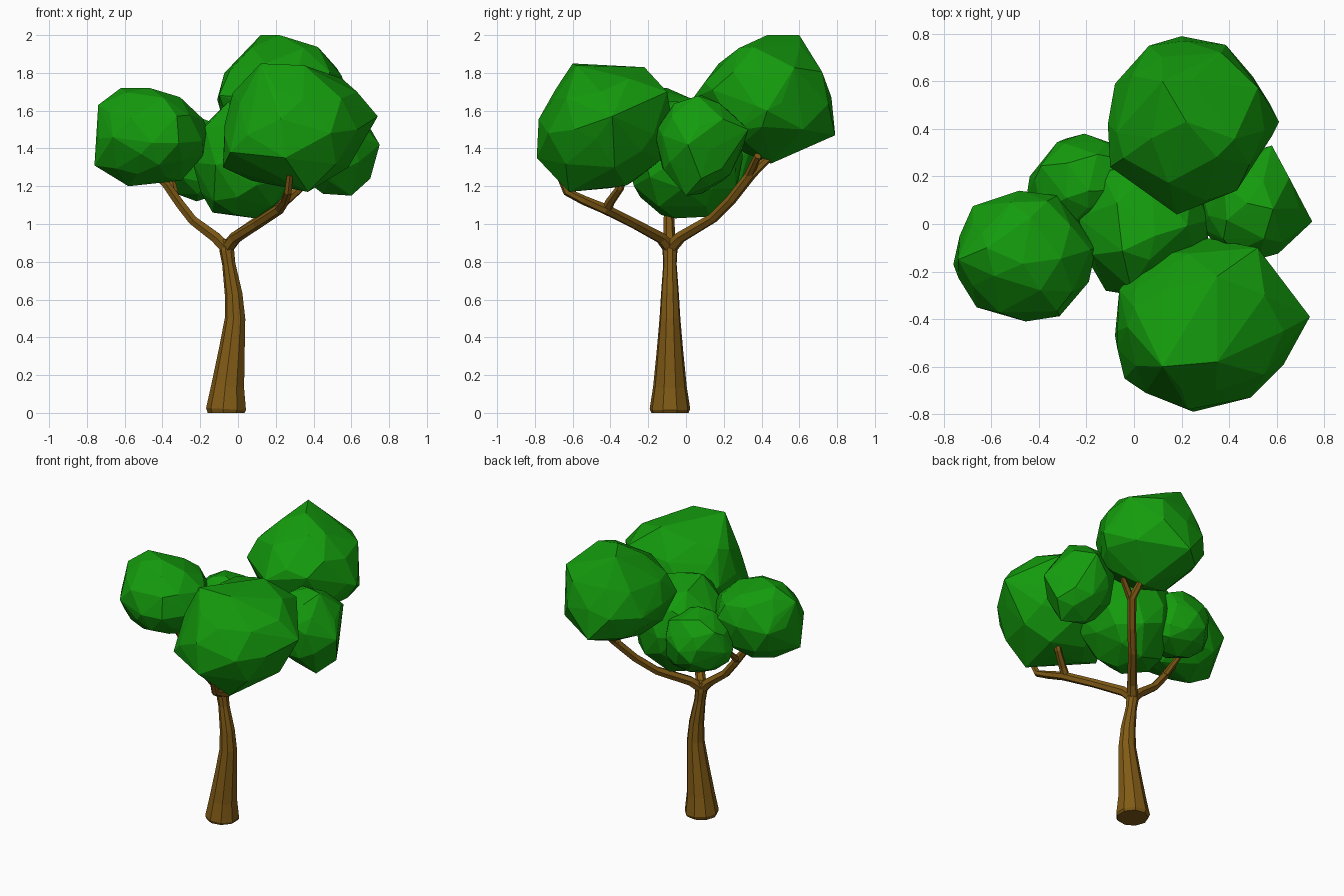
import bpy, bmesh, random
from math import cos, sin, tau
from mathutils import Vector

if "Cube" in bpy.data.objects:
    bpy.data.objects.remove(bpy.data.objects["Cube"])


def material(name, rgb):
    m = bpy.data.materials.new(name)
    m.diffuse_color = (*rgb, 1)
    m.use_nodes = True
    m.node_tree.nodes["Principled BSDF"].inputs["Base Color"].default_value = m.diffuse_color
    return m


bark = material("bark", (0.22, 0.105, 0.008))
leaf = material("leaf", (0.007, 0.33, 0.004))


def finish(bm, name, mat):
    bmesh.ops.recalc_face_normals(bm, faces=bm.faces)
    me = bpy.data.meshes.new(name)
    bm.to_mesh(me)
    bm.free()
    me.materials.append(mat)
    ob = bpy.data.objects.new(name, me)
    bpy.context.collection.objects.link(ob)
    return ob


def limb(name, path, sides):
    """Faceted tube through (x, y, z, radius) points, capped at both ends."""
    bm = bmesh.new()
    pts = [Vector(p[:3]) for p in path]
    rings = []
    for i, p in enumerate(pts):
        d = (pts[min(i + 1, len(pts) - 1)] - pts[max(i - 1, 0)]).normalized()
        if i == 0 and name == "trunk":
            d = Vector((0, 0, 1))
        q = Vector((0, 0, 1)).rotation_difference(d)
        r = path[i][3]
        rings.append([bm.verts.new(p + q @ Vector((r * cos(tau * (k + .5) / sides),
                                                   r * sin(tau * (k + .5) / sides), 0)))
                      for k in range(sides)])
    for a, b in zip(rings, rings[1:]):
        for k in range(sides):
            n = (k + 1) % sides
            bm.faces.new((a[k], a[n], b[n], b[k]))
    bm.faces.new(rings[0])
    bm.faces.new(rings[-1])
    finish(bm, name, bark)


def foliage(name, seed, lo, hi, corners=()):
    """Irregular faceted clump filling the box lo..hi, plus jutting corners."""
    rnd = random.Random(seed)
    bm = bmesh.new()
    bmesh.ops.create_icosphere(bm, subdivisions=2, radius=1)
    for v in bm.verts:
        j = Vector([rnd.uniform(-.17, .17) for _ in range(3)])
        v.co = (v.co + j).normalized() * rnd.uniform(.96, 1.06)
    a = [min(v.co[i] for v in bm.verts) for i in range(3)]
    b = [max(v.co[i] for v in bm.verts) for i in range(3)]
    pts = [[lo[i] + (v.co[i] - a[i]) / (b[i] - a[i]) * (hi[i] - lo[i]) for i in range(3)]
           for v in bm.verts]
    bm.clear()
    for p in pts + list(corners):
        bm.verts.new(p)
    bmesh.ops.convex_hull(bm, input=bm.verts)
    loose = [v for v in bm.verts if not v.link_faces]
    bmesh.ops.delete(bm, geom=loose, context='VERTS')
    finish(bm, name, leaf)


# Trunk with flared foot and slight bend
limb("trunk", [(-.06, -.085, 0, .1), (-.06, -.085, .02, .109), (-.052, -.085, .14, .09),
               (-.03, -.085, .34, .07), (-.014, -.085, .5, .056), (-.022, -.085, .63, .048),
               (-.048, -.085, .79, .036), (-.058, -.085, .86, .04), (-.062, -.085, .92, .032)], 9)

# Main branches and their forks
fork = (-.06, -.085, .87, .036)
limb("left_branch", [fork, (-.12, -.088, .93, .032), (-.24, -.09, 1.02, .028),
                     (-.31, -.09, 1.11, .027), (-.38, -.1, 1.21, .025), (-.44, -.1, 1.27, .02)], 6)
limb("left_twig", [(-.33, -.09, 1.14, .022), (-.35, .02, 1.23, .018)], 6)
limb("front_branch", [fork, (-.02, -.13, .925, .032), (.1, -.27, 1.0, .028),
                      (.22, -.43, 1.08, .028), (.25, -.54, 1.125, .025),
                      (.265, -.63, 1.17, .022), (.275, -.67, 1.26, .018)], 6)
limb("front_twig", [(.21, -.42, 1.08, .027), (.25, -.4, 1.12, .025), (.33, -.35, 1.19, .022),
                    (.37, -.33, 1.27, .02)], 6)
limb("back_branch", [fork, (-.01, -.03, .93, .032), (.13, .14, 1.03, .028),
                     (.22, .24, 1.13, .028), (.31, .35, 1.27, .028), (.31, .44, 1.35, .02)], 6)
limb("back_twig", [(.29, .33, 1.25, .026), (.41, .38, 1.36, .02)], 6)

# Foliage clumps
foliage("back_foliage", 11, (-.1, .08, 1.35), (.58, .77, 1.97),
        [(.2, .79, 1.47), (.12, .6, 2.0), (.22, .43, 2.0), (.3, .45, 1.32), (.18, .04, 1.67),
         (.61, .43, 1.6), (-.11, .42, 1.66), (.5, .62, 1.5), (-.08, .59, 1.62), (-.1, .24, 1.68)])
foliage("front_foliage", 12, (-.07, -.78, 1.19), (.65, -.06, 1.83),
        [(.74, -.39, 1.57), (.12, -.6, 1.85), (.35, -.58, 1.84), (.35, -.22, 1.83),
         (-.08, -.47, 1.3), (.25, -.79, 1.35), (-.04, -.65, 1.38), (.37, -.62, 1.17),
         (.63, -.59, 1.5), (.52, -.1, 1.7), (-.07, -.45, 1.53), (0, -.35, 1.72),
         (.55, -.3, 1.77), (.63, -.45, 1.7)])
foliage("left_foliage", 13, (-.74, -.41, 1.21), (-.18, .14, 1.72),
        [(-.74, -.15, 1.63), (-.76, -.17, 1.31), (-.58, -.15, 1.2), (-.3, -.1, 1.23),
         (-.62, -.1, 1.72), (-.16, -.1, 1.5)])
foliage("right_foliage", 14, (.29, -.16, 1.16), (.71, .3, 1.68),
        [(.75, .01, 1.42), (.6, 0, 1.15), (.7, .08, 1.24), (.45, .05, 1.16), (.58, .33, 1.5)])
foliage("middle_foliage", 15, (-.24, -.31, 1.03), (.32, .3, 1.65))
foliage("back_left_foliage", 16, (-.45, -.03, 1.12), (.02, .38, 1.56))
